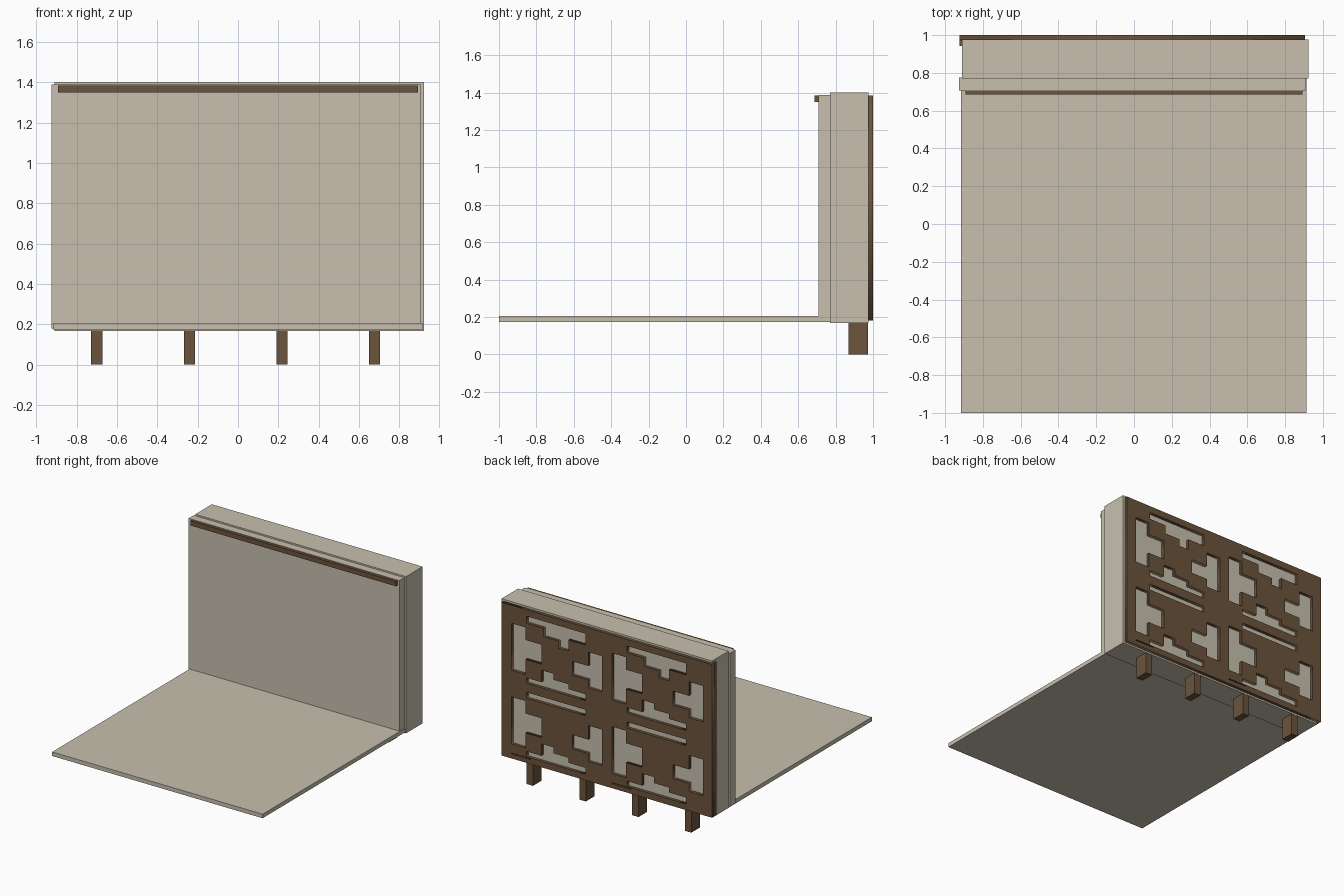
import bpy
import math

if "Cube" in bpy.data.objects:
    bpy.data.objects.remove(bpy.data.objects["Cube"])


def material(name, rgb):
    m = bpy.data.materials.new(name)
    m.diffuse_color = (*rgb, 1.0)
    m.use_nodes = True
    m.node_tree.nodes["Principled BSDF"].inputs["Base Color"].default_value = m.diffuse_color
    return m


BEIGE = material("beige panel", (0.58, 0.53, 0.43))
BROWN = material("dark brown wood", (0.147, 0.087, 0.045))


def box(name, x, y, z, mat):
    """Box from (min, max) ranges on each axis."""
    bpy.ops.mesh.primitive_cube_add(size=1)
    ob = bpy.context.object
    ob.name = name
    for v in ob.data.vertices:
        v.co = [r[0] if c < 0 else r[1] for c, r in zip(v.co, (x, y, z))]
    ob.data.materials.append(mat)
    return ob


# Folded-down bed platform, cabinet and its front panel
box("bed_platform", (-0.917, 0.914), (-1.0, 0.775), (0.173, 0.205), BEIGE)
box("front_panel", (-0.926, 0.908), (0.708, 0.775), (0.18, 1.388), BEIGE)
box("cabinet_body", (-0.911, 0.923), (0.77, 0.976), (0.167, 1.4), BEIGE)

# Rail along the top of the front panel
box("front_rail", (-0.893, 0.893), (0.686, 0.71), (1.348, 1.385), BROWN)

# Legs
for i in range(4):
    cx = -0.7 + 0.459 * i
    box(f"leg_{i + 1}", (cx - 0.028, cx + 0.028), (0.868, 0.974), (0.0, 0.17), BROWN)

# Fretwork back: outline with stepped cut-outs, drawn from the back (u right, v down)
SIDE = [(10, 18), (24, 18), (24, 30.5), (40, 30.5), (40, 50), (24, 50), (24, 65), (10, 65)]
TOP = [(25, 6.5), (84, 6.5), (84, 18), (67, 18), (67, 29), (57, 29),
       (57, 22), (42, 22), (42, 13.5), (25, 13.5)]
ARM = [(87, 24), (101, 24), (101, 60), (87, 60), (87, 52), (71, 52), (71, 38), (87, 38)]
LOW = [(25, 68), (40, 68), (40, 56), (52, 56), (52, 62), (67, 62), (67, 67),
       (84, 67), (84, 73.5), (25, 73.5)]
SLOT = [(25, 82.5), (84, 82.5), (84, 88.5), (25, 88.5)]
SLIT = [(10, 147.6), (29, 147.6), (29, 148.6), (10, 148.6)]

cu = bpy.data.curves.new("fretwork_back", 'CURVE')
cu.dimensions = '2D'
cu.fill_mode = 'BOTH'
cu.extrude = 0.0125


def loop(points, du=0.0, dv=0.0):
    s = cu.splines.new('POLY')
    s.points.add(len(points) - 1)
    for p, (u, v) in zip(s.points, points):
        p.co = (0.905 - (u + du) / 115.3, 1.385 - (v + dv) / 127.0, 0, 1)
    s.use_cyclic_u = True


loop([(0, 0), (211, 0), (211, 153), (0, 153)])
for du in (0, 101):
    for dv in (0, 73.5):
        for shape in (SIDE, ARM, LOW):
            loop(shape, du, dv)
    for shape in (TOP, SLOT, SLIT):
        loop(shape, du)

fret = bpy.data.objects.new("fretwork_back", cu)
bpy.context.collection.objects.link(fret)
fret.rotation_euler = (math.pi / 2, 0, 0)
fret.location = (0, 0.9875, 0)
cu.materials.append(BROWN)
bpy.ops.object.select_all(action='DESELECT')
fret.select_set(True)
bpy.context.view_layer.objects.active = fret
bpy.ops.object.convert(target='MESH')

# Lip of the fretwork wrapping one cabinet side
box("fretwork_side_lip", (-0.925, -0.91), (0.942, 0.98), (0.18, 1.385), BROWN)
